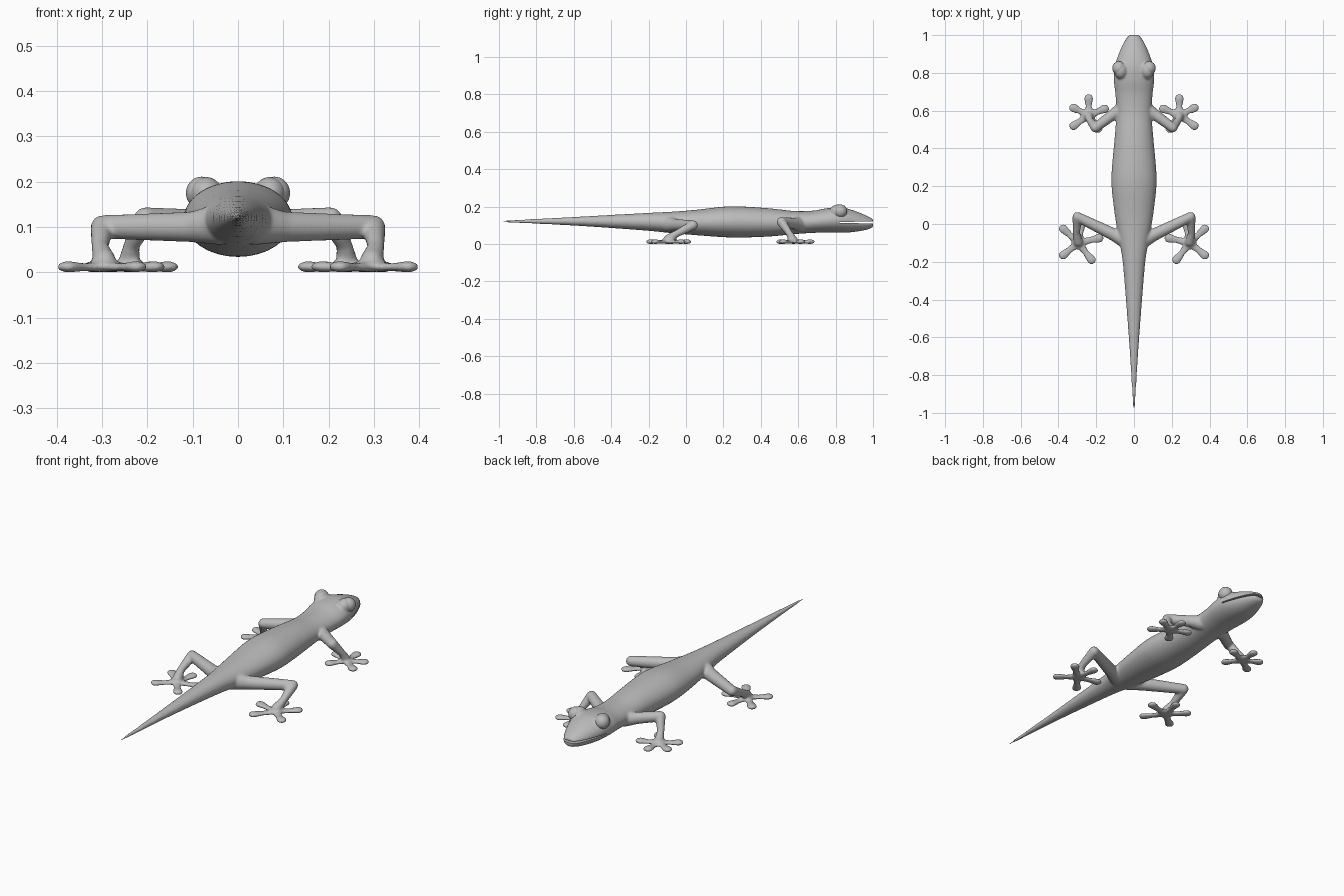
import bpy, bmesh, math
from mathutils import Matrix

if "Cube" in bpy.data.objects:
    bpy.data.objects.remove(bpy.data.objects["Cube"])

grey = bpy.data.materials.new("plain grey")
grey.diffuse_color = (0.5, 0.5, 0.5, 1)
grey.use_nodes = True
grey.node_tree.nodes["Principled BSDF"].inputs["Base Color"].default_value = grey.diffuse_color


def catmull(rows, steps):
    """Smoothly resample a list of number rows."""
    out = []
    for i in range(len(rows) - 1):
        p = [rows[max(0, min(len(rows) - 1, i + k))] for k in (-1, 0, 1, 2)]
        for s in range(steps):
            t = s / steps
            out.append([0.5 * (2 * b + (c - a) * t + (2 * a - 5 * b + 4 * c - d) * t * t
                               + (3 * b - a - 3 * c + d) * t ** 3) for a, b, c, d in zip(*p)])
    return out + [rows[-1]]


def blob(bm, pos, size, segs=16):
    bmesh.ops.create_uvsphere(bm, u_segments=segs, v_segments=segs // 2 + 2, radius=1,
                              matrix=Matrix.Translation(pos) @ Matrix.Diagonal((*size, 1)))


scratch = bpy.data.meshes.new("scratch")


def tube(bm, path, flat=1.0):
    """Capsules (hulls of two blobs) along rows of x, y, z, radius."""
    for ends in zip(path, path[1:]):
        part = bmesh.new()
        for x, y, z, r in ends:
            blob(part, (x, y, z), (r, r, r * flat), 14)
        bmesh.ops.delete(part, geom=list(part.edges), context='EDGES_FACES')
        res = bmesh.ops.convex_hull(part, input=list(part.verts))
        loose = [v for v in part.verts if not v.link_faces]
        bmesh.ops.delete(part, geom=loose, context='VERTS')
        part.to_mesh(scratch)
        part.free()
        bm.from_mesh(scratch)


def make(name, bm):
    me = bpy.data.meshes.new(name)
    bm.to_mesh(me)
    bm.free()
    ob = bpy.data.objects.new(name, me)
    bpy.context.collection.objects.link(ob)
    me.materials.append(grey)
    return ob


bm = bmesh.new()

# body, head and tail: y, half width, top, bottom
stations = [(-1.0, .004, .124, .116), (-.8, .015, .134, .108), (-.6, .028, .144, .098),
            (-.4, .043, .155, .085), (-.2, .06, .166, .07), (-.08, .08, .172, .058),
            (.05, .102, .182, .047), (.2, .119, .199, .036), (.3, .117, .2, .034),
            (.45, .103, .19, .04), (.58, .094, .176, .052), (.68, .098, .178, .059),
            (.76, .107, .192, .06), (.83, .103, .195, .06), (.89, .085, .181, .063),
            (.95, .06, .158, .072), (.985, .04, .141, .082), (1.0, .026, .133, .09)]
N = 32
rings = []
for y, w, top, bot in catmull(stations, 5):
    rings.append([bm.verts.new((w * math.cos(2 * math.pi * k / N), y, (top + bot) / 2
                 + (top - bot) / 2 * math.sin(2 * math.pi * k / N))) for k in range(N)])
for a, b in zip(rings, rings[1:]):
    for k in range(N):
        bm.faces.new((a[k], b[k], b[(k + 1) % N], a[(k + 1) % N]))
bm.faces.new(rings[0])
bm.faces.new(rings[-1][::-1])
bmesh.ops.recalc_face_normals(bm, faces=bm.faces)

# limbs, feet and brows on both sides
arm = [(.06, .61, .105, .04), (.11, .58, .11, .03), (.205, .51, .118, .026),
       (.235, .55, .06, .018), (.24, .57, .025, .024)]
leg = [(.04, -.09, .105, .045), (.10, -.06, .1, .034), (.30, .038, .1, .026),
       (.305, -.05, .055, .019), (.295, -.095, .025, .026)]
hand_tips = [(.24, .665), (.32, .615), (.32, .52), (.155, .61), (.19, .505)]
foot_tips = [(.375, -.025), (.375, -.165), (.225, -.19), (.185, -.075), (.275, .005)]
for s in (-1, 1):
    for limb, palm, tips in ((arm, (.24, .575), hand_tips), (leg, (.295, -.1), foot_tips)):
        tube(bm, [(s * x, y, z, r) for x, y, z, r in limb])
        blob(bm, (s * palm[0], palm[1], .014), (.037, .037, .014))
        for tx, ty in tips:
            mx, my = palm[0] * .4 + tx * .6, palm[1] * .4 + ty * .6
            tube(bm, [(s * palm[0], palm[1], .012, .023), (s * mx, my, .011, .018),
                      (s * tx, ty, .012, .025)], .5)
    blob(bm, (s * .07, .812, .174), (.036, .045, .037))

body = make("gecko_body", bm)

# fuse into one smooth skin
bpy.context.view_layer.objects.active = body
body.select_set(True)
m = body.modifiers.new("fuse", 'REMESH')
m.mode = 'VOXEL'
m.voxel_size = .006
m = body.modifiers.new("soften", 'SMOOTH')
m.factor = .5
m.iterations = 6

# mouth slit
bm = bmesh.new()
bmesh.ops.create_cube(bm, size=1, matrix=Matrix.Translation((.0013, .9217, .1147))
                      @ Matrix.Diagonal((.4, .2, .012, 1)))
for v in bm.verts:
    if v.co.y < .9:
        v.co.z = .1147 + (v.co.z - .1147) * .4
cutter = make("mouth_cutter", bm)
cutter.hide_render = True
m = body.modifiers.new("mouth", 'BOOLEAN')
m.operation = 'DIFFERENCE'
m.object = cutter
m.solver = 'FLOAT'
for name in ("fuse", "soften", "mouth"):
    bpy.ops.object.modifier_apply(modifier=name)
bpy.data.objects.remove(cutter)
bpy.data.meshes.remove(scratch)
bpy.ops.object.shade_smooth_by_angle(angle=math.radians(50))

# eyes
for s, side in ((-1, "left"), (1, "right")):
    bm = bmesh.new()
    blob(bm, (s * .08, .825, .175), (.035, .037, .036), 32)
    eye = make(side + "_eye", bm)
    for p in eye.data.polygons:
        p.use_smooth = True
